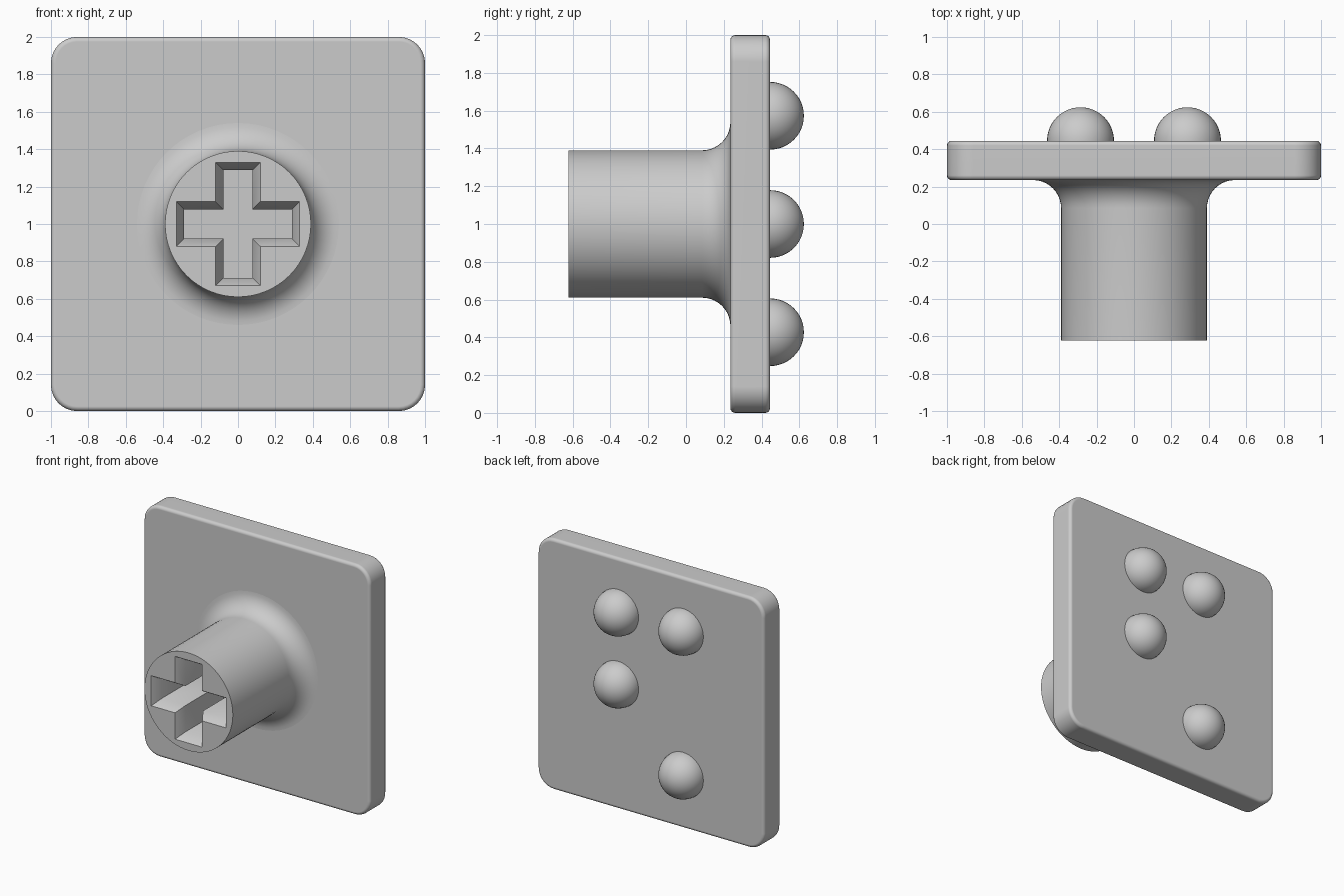
import bpy
import bmesh
from math import sin, cos, pi, radians

default = bpy.data.objects.get("Cube")
if default:
    bpy.data.objects.remove(default, do_unlink=True)

grey = bpy.data.materials.new("plain grey")
grey.use_nodes = True
COLOUR = (0.6, 0.6, 0.6, 1)
grey.diffuse_color = COLOUR
grey.node_tree.nodes["Principled BSDF"].inputs["Base Color"].default_value = COLOUR

FRONT, BACK = 0.235, 0.445   # plate faces along y
STEM_END = -0.622
STEM_R, FILLET = 0.39, 0.15


def make_object(name, bm):
    bmesh.ops.recalc_face_normals(bm, faces=bm.faces)
    mesh = bpy.data.meshes.new(name)
    bm.to_mesh(mesh)
    bm.free()
    mesh.materials.append(grey)
    obj = bpy.data.objects.new(name, mesh)
    bpy.context.collection.objects.link(obj)
    return obj


def smooth(obj):
    bpy.ops.object.select_all(action='DESELECT')
    obj.select_set(True)
    bpy.context.view_layer.objects.active = obj
    bpy.ops.object.shade_smooth_by_angle(angle=radians(35))


def lathe(name, profile, centre, steps):
    """Turn (radius, y) points around an axis along y."""
    x, z = centre
    bm = bmesh.new()
    verts = [bm.verts.new((x + r, y, z)) for r, y in profile]
    edges = [bm.edges.new(pair) for pair in zip(verts, verts[1:])]
    bmesh.ops.spin(bm, geom=verts + edges, cent=(x, 0, z), axis=(0, 1, 0),
                   angle=2 * pi, steps=steps)
    bmesh.ops.remove_doubles(bm, verts=bm.verts, dist=0.0005)
    return make_object(name, bm)


def cross_outline(reach, half):
    """Corners of a plus shape, one arm at a time."""
    points = []
    for i in range(4):
        c, s = round(cos(i * pi / 2)), round(sin(i * pi / 2))
        for u, v in ((reach, -half), (reach, half), (half, half)):
            points.append((u * c - v * s, u * s + v * c))
    return points


# Square plate: round the four corners, then soften both rims
bm = bmesh.new()
bmesh.ops.create_cube(bm, size=1)
for v in bm.verts:
    v.co = (v.co.x * 2, (FRONT + BACK) / 2 + v.co.y * (BACK - FRONT), 1 + v.co.z * 2)
corners = [e for e in bm.edges if abs(e.verts[0].co.y - e.verts[1].co.y) > 0.1]
bmesh.ops.bevel(bm, geom=corners, offset=0.14, segments=8, profile=0.5, affect='EDGES')
rims = [e for e in bm.edges if abs(e.verts[0].co.y - e.verts[1].co.y) < 0.001]
bmesh.ops.bevel(bm, geom=rims, offset=0.025, segments=4, profile=0.5, affect='EDGES')
plate = make_object("plate", bm)
smooth(plate)
plate.modifiers.new("even shading", 'WEIGHTED_NORMAL').keep_sharp = True

# Round stem flaring into the plate
flare = [(STEM_R + FILLET * (1 - cos(a)), FRONT - FILLET + FILLET * sin(a))
         for a in (i * pi / 20 for i in range(11))]
profile = [(0, STEM_END), (STEM_R, STEM_END)] + flare
profile += [(STEM_R + FILLET, FRONT + 0.05), (0, FRONT + 0.05)]
stem = lathe("stem", profile, (0, 1), 64)

# Cross-shaped socket with a chamfered mouth
bm = bmesh.new()
rings = []
for y, inset in ((STEM_END - 0.05, 0), (STEM_END, 0), (STEM_END + 0.07, 0.042), (-0.07, 0.042)):
    outline = cross_outline(0.33 - inset, 0.12 - inset)
    rings.append([bm.verts.new((x, y, 1 + z)) for x, z in outline])
for a, b in zip(rings, rings[1:]):
    for i in range(12):
        j = (i + 1) % 12
        bm.faces.new((a[i], a[j], b[j], b[i]))
bm.faces.new(rings[0])
bm.faces.new(rings[-1])
cutter = make_object("socket_cutter", bm)

cut = stem.modifiers.new("socket", 'BOOLEAN')
cut.operation = 'DIFFERENCE'
cut.solver = 'EXACT'
cut.object = cutter
bpy.context.view_layer.objects.active = stem
bpy.ops.object.modifier_apply(modifier=cut.name)
bpy.data.objects.remove(cutter, do_unlink=True)
smooth(stem)

# Raised domes on the back
DOME_R = 0.179
dome_profile = [(DOME_R, BACK - 0.02)]
dome_profile += [(DOME_R * cos(a), BACK + DOME_R * sin(a)) for a in (i * pi / 24 for i in range(13))]
COLUMN, ROW = 0.286, 0.573
domes = {"dome_top_left": (1, 1), "dome_top_right": (-1, 1),
         "dome_middle_left": (1, 0), "dome_bottom_right": (-1, -1)}
for name, (side, row) in domes.items():
    smooth(lathe(name, dome_profile, (side * COLUMN, 1 + row * ROW), 40))
